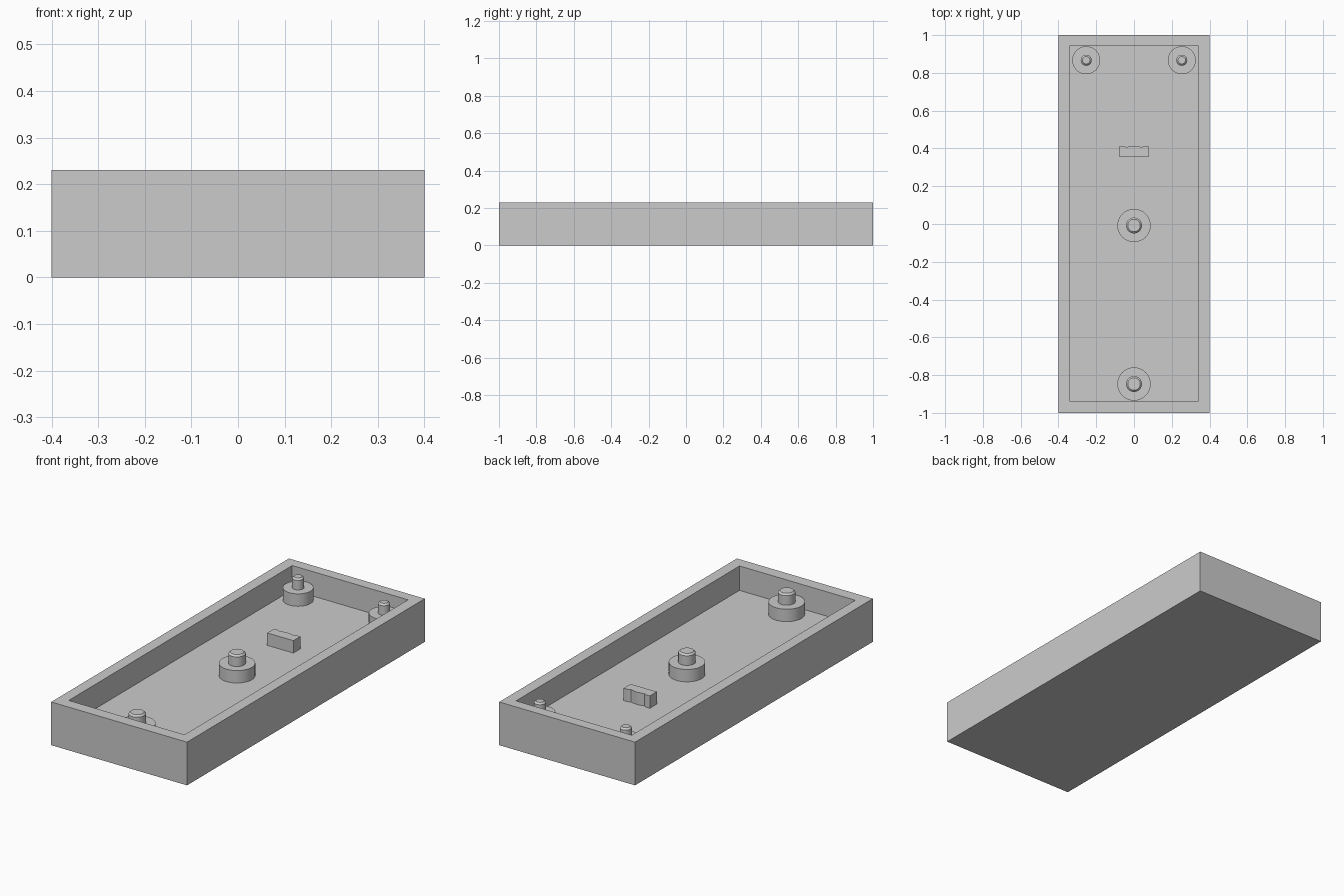
import bpy
import bmesh
import math

if "Cube" in bpy.data.objects:
    bpy.data.objects.remove(bpy.data.objects["Cube"], do_unlink=True)

grey = bpy.data.materials.new("plain_grey")
grey.use_nodes = True
colour = (0.6, 0.6, 0.6, 1)
grey.diffuse_color = colour
grey.node_tree.nodes["Principled BSDF"].inputs["Base Color"].default_value = colour

FLOOR, RIM = 0.10, 0.23
BOSS_TOP, PIN_TOP = 0.166, 0.226


def finish(name, bm, smooth=False):
    bmesh.ops.recalc_face_normals(bm, faces=bm.faces)
    mesh = bpy.data.meshes.new(name)
    bm.to_mesh(mesh)
    bm.free()
    obj = bpy.data.objects.new(name, mesh)
    mesh.materials.append(grey)
    bpy.context.collection.objects.link(obj)
    if smooth:
        bpy.ops.object.select_all(action="DESELECT")
        obj.select_set(True)
        bpy.context.view_layer.objects.active = obj
        bpy.ops.object.shade_smooth_by_angle(angle=math.radians(30))
    return obj


def stack(name, loops, smooth=False):
    """Skin a closed stack of matching point loops and cap both ends."""
    bm = bmesh.new()
    rings = [[bm.verts.new(p) for p in loop] for loop in loops]
    n = len(rings[0])
    for a, b in zip(rings, rings[1:]):
        for i in range(n):
            j = (i + 1) % n
            bm.faces.new((a[i], a[j], b[j], b[i]))
    bm.faces.new(rings[0][::-1])
    bm.faces.new(rings[-1])
    return finish(name, bm, smooth)


def rect(x, y0, y1, z):
    return [(-x, y0, z), (x, y0, z), (x, y1, z), (-x, y1, z)]


def circle(x, y, r, z, n=32):
    return [(x + r * math.cos(math.tau * i / n),
             y + r * math.sin(math.tau * i / n), z) for i in range(n)]


# Open tray: outer wall, rim, inner wall and floor
stack("tray", [rect(0.4, -1, 1, 0), rect(0.4, -1, 1, RIM),
               rect(0.341, -0.937, 0.943, RIM),
               rect(0.341, -0.937, 0.943, FLOOR)])

# Round bosses, each carrying a chamfered pin
posts = {
    "front_post": (0, -0.847, 0.088, 0.042),
    "middle_post": (0, -0.008, 0.088, 0.042),
    "back_left_post": (0.253, 0.867, 0.074, 0.029),
    "back_right_post": (-0.253, 0.867, 0.074, 0.029),
}
for name, (x, y, boss, pin) in posts.items():
    profile = [(boss, FLOOR), (boss, BOSS_TOP), (pin, BOSS_TOP),
               (pin, PIN_TOP - 0.009), (pin - 0.009, PIN_TOP)]
    stack(name, [circle(x, y, r, z) for r, z in profile], smooth=True)

# Small locating block with a shallow scalloped back face
back = [(0.077, 0.414), (0.055, 0.414), (0.04, 0.407), (0.02, 0.412)]
outline = [(-0.077, 0.356), (0.077, 0.356)] + back + [(0, 0.414)]
outline += [(-x, y) for x, y in reversed(back)]
stack("locating_block", [[(x, y, z) for x, y in outline]
                         for z in (FLOOR, BOSS_TOP)])
